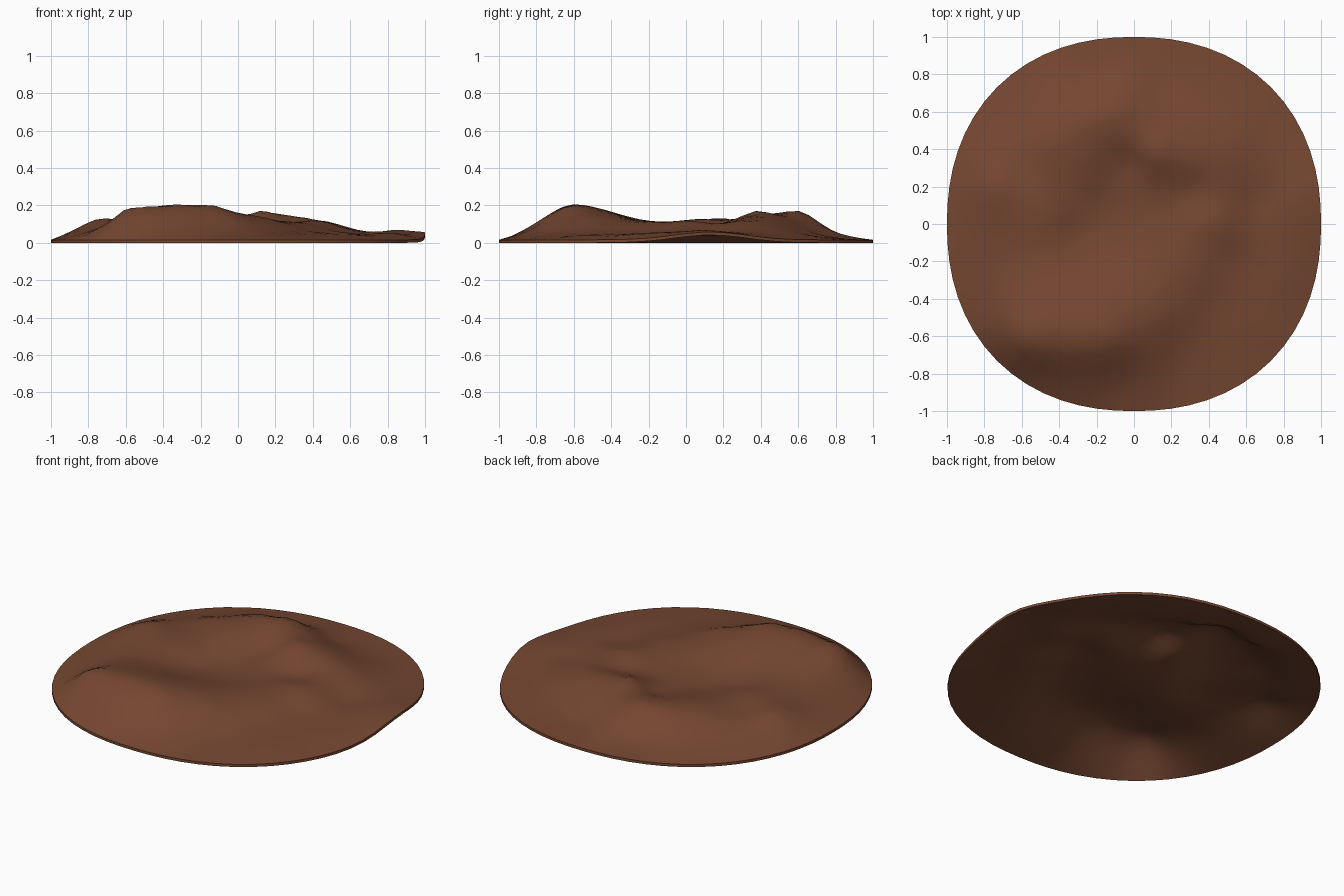
import bpy, bmesh, math

if "Cube" in bpy.data.objects:
    bpy.data.objects.remove(bpy.data.objects["Cube"])

# Crests, basins and foot of the mound: x, y, height
CONTROLS = [
    (-.59, -.63, .183), (-.33, -.64, .20), (-.12, -.63, .195), (-.35, -.46, .182),   # front ridge
    (-.70, -.68, .07), (-.45, -.81, .078), (-.1, -.83, .075), (.2, -.75, .055), (-.76, -.45, .07),
    (.02, -.58, .15), (.14, -.50, .135), (.30, -.25, .112), (.40, .0, .12),          # right ridge
    (.30, -.62, .06), (.43, -.44, .06), (.58, -.2, .055), (.66, .12, .048),          # right foot
    (.48, .04, .11), (.50, .33, .11), (.12, .37, .17), (.33, .36, .14),              # back peak
    (.30, .17, .09), (.1, .15, .09),
    (-.10, .64, .163), (-.26, .61, .15), (-.45, .45, .135), (-.61, .25, .108),       # back left ridge
    (-.74, .2, .135), (-.66, -.18, .095), (-.45, .05, .125), (-.24, .33, .135),
    (-.15, .1, .075), (-.3, -.05, .08), (-.02, .33, .10), (0, -.12, .09), (-.25, -.2, .10),  # basin
    (-.2, .76, .045), (.15, .74, .04), (-.6, .62, .05), (.4, .66, .045), (.66, .46, .05),
    (.84, .1, .07), (.84, -.25, .05), (.65, -.55, .04),
]


def outline(a):
    c, s = math.cos(a), math.sin(a)
    k = (abs(c) ** 2.22 + abs(s) ** 2.22) ** (-1 / 2.22)
    return c * k, s * k


def rim_height(a):
    d = math.atan2(math.sin(a - .13), math.cos(a - .13))
    return .016 + .042 * math.exp(-(d / .27) ** 2)


points = list(CONTROLS)
for i in range(32):
    a = i * math.tau / 32
    points.append((*outline(a), rim_height(a)))


# Smooth surface through all control points
def kernel(x, y, p):
    return math.sqrt((x - p[0]) ** 2 + (y - p[1]) ** 2 + .0008)


def solve(m):
    n = len(m)
    for i in range(n):
        k = max(range(i, n), key=lambda r: abs(m[r][i]))
        m[i], m[k] = m[k], m[i]
        for r in range(i + 1, n):
            f = m[r][i] / m[i][i]
            for c in range(i, n + 1):
                m[r][c] -= f * m[i][c]
    w = [0] * n
    for i in reversed(range(n)):
        w[i] = (m[i][n] - sum(m[i][c] * w[c] for c in range(i + 1, n))) / m[i][i]
    return w


weights = solve([[kernel(p[0], p[1], q) for q in points] + [p[2]] for p in points])


def height(x, y):
    return sum(w * kernel(x, y, p) for w, p in zip(weights, points))


# Ground sheet: rings of faces around a centre point
RINGS, SEGS = 18, 64
bm = bmesh.new()
centre = bm.verts.new((0, 0, height(0, 0)))
rings = []
for j in range(1, RINGS + 1):
    ring = []
    for i in range(SEGS):
        a = i * math.tau / SEGS
        x, y = (v * j / RINGS for v in outline(a))
        z = rim_height(a) if j == RINGS else max(.016, height(x, y))
        ring.append(bm.verts.new((x, y, z)))
    rings.append(ring)
for i in range(SEGS):
    k = (i + 1) % SEGS
    bm.faces.new((centre, rings[0][i], rings[0][k]))
    for r0, r1 in zip(rings, rings[1:]):
        bm.faces.new((r0[i], r1[i], r1[k], r0[k]))

# Thin underside following the top, closed by a narrow rim
top_faces = list(bm.faces)
low = {v: bm.verts.new((v.co.x, v.co.y, v.co.z - .016)) for v in list(bm.verts)}
for f in top_faces:
    bm.faces.new([low[v] for v in reversed(f.verts)])
edge = rings[-1]
for i in range(SEGS):
    a, b = edge[i], edge[(i + 1) % SEGS]
    bm.faces.new((a, low[a], low[b], b))

mesh = bpy.data.meshes.new("dirt_mound")
bm.to_mesh(mesh)
bm.free()
mound = bpy.data.objects.new("dirt_mound", mesh)
bpy.context.collection.objects.link(mound)

soil = bpy.data.materials.new("brown_soil")
soil.diffuse_color = (.18, .063, .031, 1)
soil.use_nodes = True
soil.node_tree.nodes["Principled BSDF"].inputs["Base Color"].default_value = soil.diffuse_color
mesh.materials.append(soil)

bpy.context.view_layer.objects.active = mound
mound.select_set(True)
bpy.ops.object.shade_smooth_by_angle(angle=math.radians(40))
